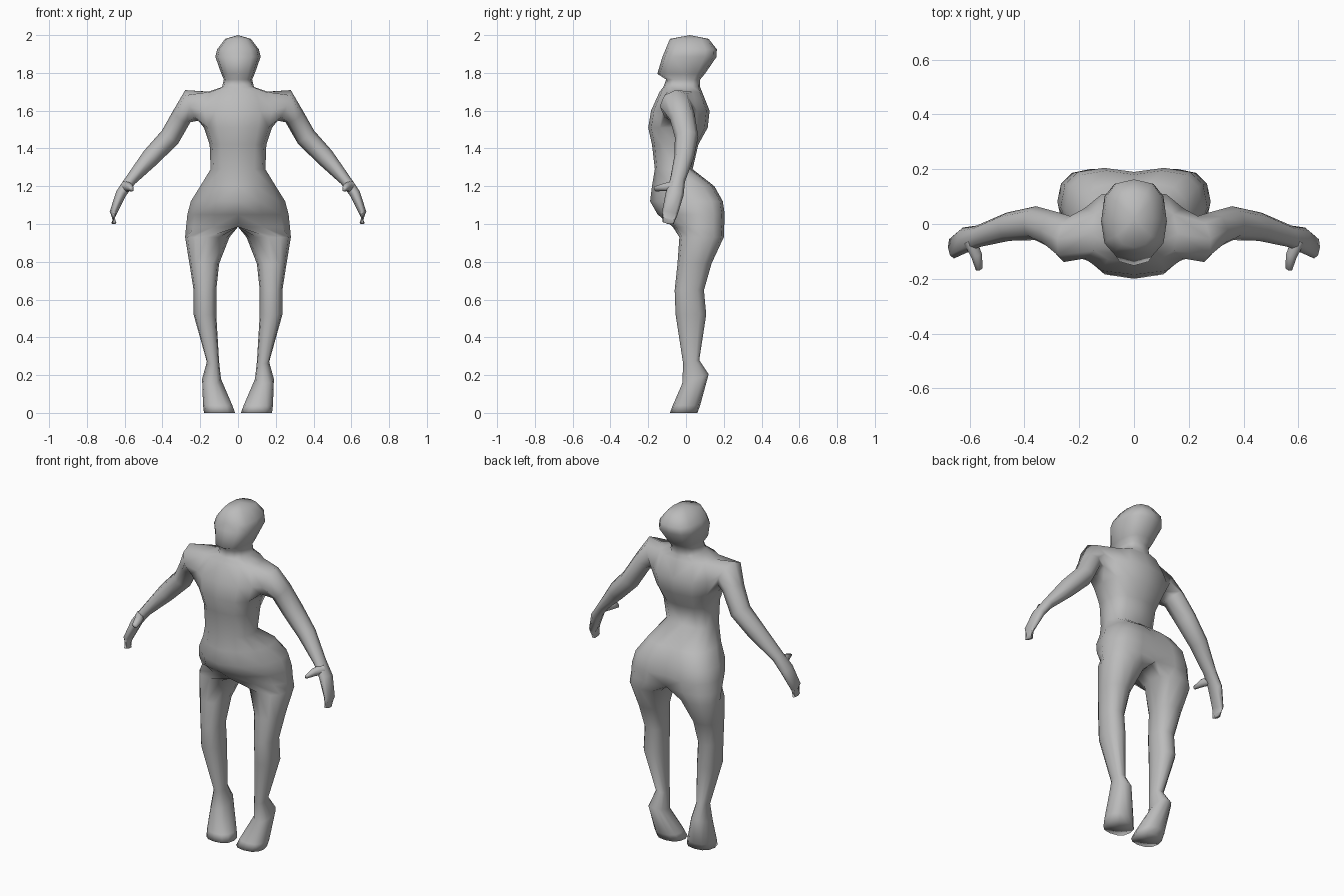
import bpy, bmesh, math
from mathutils import Vector, Matrix

cube = bpy.data.objects.get("Cube")
if cube:
    bpy.data.objects.remove(cube)

SIDES = 12

grey = bpy.data.materials.new("plain grey")
grey.use_nodes = True
colour = (0.5, 0.5, 0.5, 1)
grey.diffuse_color = colour
grey.node_tree.nodes["Principled BSDF"].inputs["Base Color"].default_value = colour


def power(value, exponent):
    return math.copysign(abs(value) ** exponent, value) if abs(value) > 1e-6 else 0.0


def ring_angles():
    for i in range(SIDES):
        angle = math.tau * i / SIDES
        yield math.cos(angle), math.sin(angle)


def leg_ring(bm, z, inner, outer, front, back, tilt):
    """Closed ring; tilt lifts the back edge."""
    cx, cy = (inner + outer) / 2, (front + back) / 2
    rx, ry = (outer - inner) / 2, (back - front) / 2
    return [bm.verts.new((cx + rx * power(c, .85), cy - ry * power(s, .85), z - tilt * s))
            for c, s in ring_angles()]


def torso_ring(bm, z, width, front, side, back, cleft):
    """Half ring whose inner points lie on the middle plane."""
    ring = []
    for c, s in ring_angles():
        p = 1.1 if s > 0 and z < 1.25 else .75
        c, s = power(c, p), power(s, p)
        cx = cleft if s < 0 else 0
        x = cx + (width - cx if c > 0 else 2 * cx) * c
        y = side - s * (side - front if s > 0 else back - side)
        ring.append(bm.verts.new((x if x > .015 else 0, y, z)))
    return ring


def add_face(bm, verts):
    # Nothing is needed inside the body on the middle plane
    if any(v.co.x > 1e-5 for v in verts):
        bm.faces.new(verts)


def bridge(bm, a, b, skip=()):
    n = len(a)
    for i in range(n):
        if i not in skip:
            j = (i + 1) % n
            add_face(bm, (a[i], a[j], b[j], b[i]))


def cap(bm, ring, point):
    tip = bm.verts.new(point)
    for i, v in enumerate(ring):
        add_face(bm, (v, ring[(i + 1) % len(ring)], tip))


def tube(bm, rows, start):
    """Limb rings set square to the path; start is the loop or point it grows from."""
    centres = [Vector(r[:3]) for r in rows]
    path = [start] + centres
    previous = None
    for i, row in enumerate(rows):
        along = (path[min(i + 2, len(rows))] - path[i]).normalized()
        front = Vector((0, -1, 0))
        front = (front - along * front.dot(along)).normalized()
        up = front.cross(along)
        if up.z < 0:
            up = -up
        ring = []
        for k in range(8):
            a = math.tau * k / 8
            ring.append(bm.verts.new(centres[i] + up * row[3] * math.cos(a)
                                     + front * row[4] * math.sin(a)))
        if previous:
            bridge(bm, previous, ring)
        else:
            first = ring
        previous = ring
    cap(bm, previous, centres[-1] + along * .005)
    return first


def finish(bm, name):
    """Mirror the left half to the right and make a smooth object."""
    bmesh.ops.delete(bm, geom=[v for v in bm.verts if not v.link_faces], context='VERTS')
    bmesh.ops.mirror(bm, geom=bm.verts[:] + bm.edges[:] + bm.faces[:],
                     matrix=Matrix.Identity(4), merge_dist=.0005, axis='X')
    bmesh.ops.remove_doubles(bm, verts=bm.verts[:], dist=.0005)
    bmesh.ops.recalc_face_normals(bm, faces=bm.faces[:])
    for f in bm.faces:
        f.smooth = True
    mesh = bpy.data.meshes.new(name)
    bm.to_mesh(mesh)
    bm.free()
    mesh.materials.append(grey)
    obj = bpy.data.objects.new(name, mesh)
    bpy.context.collection.objects.link(obj)


# Foot to thigh: height, inner x, outer x, front y, back y, tilt
LEG = [
    (0, .015, .18, -.085, .06, 0),
    (.04, .03, .185, -.07, .075, 0),
    (.18, .09, .19, -.02, .12, .025),
    (.27, .10, .165, -.015, .07, .01),
    (.52, .115, .235, -.055, .107, 0),
    (.65, .115, .235, -.06, .095, 0),
    (.79, .10, .257, -.045, .135, 0),
    (.93, .045, .28, -.035, .2, 0),
]

# Hips to crown: height, half width, front y, side y, back y, cleft offset
TORSO = [
    (.985, .275, -.07, .06, .202, .12),
    (1.05, .268, -.15, .06, .205, .11),
    (1.12, .25, -.19, .05, .195, .1),
    (1.2, .2, -.18, 0, .15, .06),
    (1.29, .145, -.165, -.06, .035, 0),
    (1.42, .15, -.18, -.05, .065, 0),
    (1.51, .18, -.2, -.045, .115, 0),
    (1.6, .2, -.185, -.04, .125, 0),
    (1.7, .16, -.14, -.035, .085, 0),
    (1.725, .085, -.12, -.02, .075, 0),
    (1.765, .075, -.105, -.01, .075, 0),
    (1.795, .088, -.152, -.01, .1, 0),
    (1.885, .12, -.125, .01, .162, 0),
    (1.925, .11, -.108, .015, .163, 0),
    (1.98, .068, -.085, .02, .12, 0),
]
CHEST = 6  # first ring of the shoulder opening

# Shoulder to fingertips: centre, thickness, depth
ARM = [
    (.245, -.055, 1.628, .088, .085),
    (.297, -.02, 1.57, .055, .068),
    (.36, .003, 1.46, .055, .062),
    (.46, -.01, 1.355, .05, .052),
    (.57, -.045, 1.23, .03, .04),
    (.62, -.06, 1.16, .028, .048),
    (.66, -.085, 1.06, .02, .042),
    (.657, -.095, 1.005, .014, .03),
]

# Body: one continuous skin from sole to crown
bm = bmesh.new()
legs = [leg_ring(bm, *row) for row in LEG]
torso = [torso_ring(bm, *row) for row in TORSO]
rings = legs + torso
opening = (len(legs) + CHEST, len(legs) + CHEST + 1)
for i, (low, high) in enumerate(zip(rings, rings[1:])):
    bridge(bm, low, high, skip=(0, SIDES - 1) if i in opening else ())
cap(bm, legs[0], (.1, -.01, 0))
cap(bm, torso[-1], (0, .02, 2))

# Arm: grows from the shoulder opening
low, mid, high = torso[CHEST:CHEST + 3]
loop = [high[0], high[1], mid[1], low[1], low[0], low[-1], mid[-1], high[-1]]
bridge(bm, loop, tube(bm, ARM, Vector((.18, -.04, 1.62))))
finish(bm, "body")

# Thumbs
THUMB = [
    (.6, -.06, 1.2, .03, .025),
    (.575, -.115, 1.195, .022, .022),
    (.565, -.165, 1.185, .01, .016),
]
bm = bmesh.new()
tube(bm, THUMB, Vector((.61, -.04, 1.2)))
finish(bm, "thumbs")
